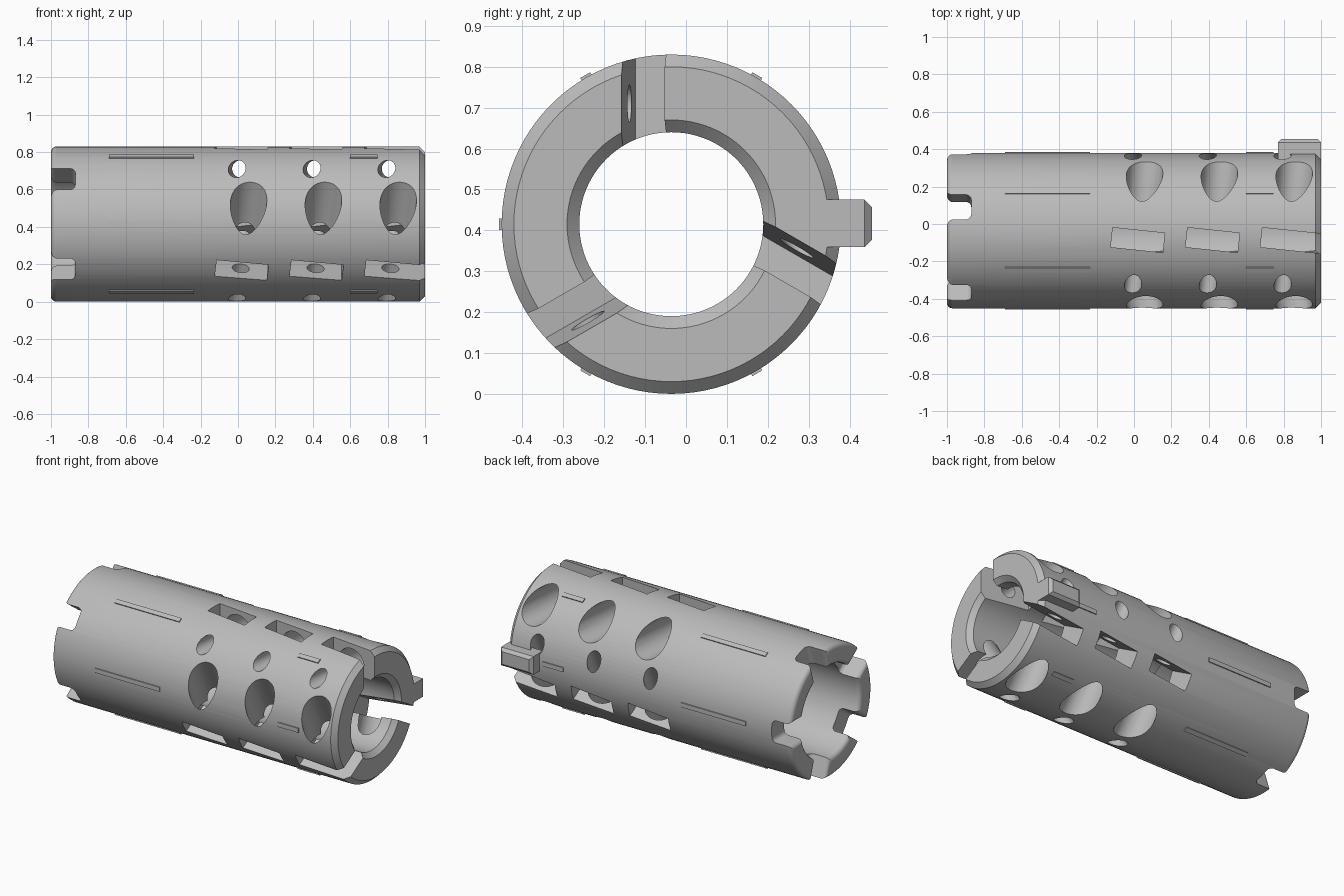
import bpy, bmesh, math
from mathutils import Matrix

cube = bpy.data.objects.get("Cube")
if cube:
    bpy.data.objects.remove(cube, do_unlink=True)

R, BORE, REAR_BORE = 0.415, 0.225, 0.29
CENTRE = Matrix.Translation((0, -0.036, 0.415))

grey = bpy.data.materials.new("plain_grey")
grey.use_nodes = True
grey.diffuse_color = (0.5, 0.5, 0.5, 1)
grey.node_tree.nodes["Principled BSDF"].inputs["Base Color"].default_value = (0.5, 0.5, 0.5, 1)


def turn(degrees):
    """Rotation about the tube axis."""
    return CENTRE @ Matrix.Rotation(math.radians(degrees), 4, 'X')


def finish(bm, name):
    bmesh.ops.recalc_face_normals(bm, faces=bm.faces)
    mesh = bpy.data.meshes.new(name)
    bm.to_mesh(mesh)
    bm.free()
    mesh.materials.append(grey)
    ob = bpy.data.objects.new(name, mesh)
    bpy.context.collection.objects.link(ob)
    return ob


def box(bm, matrix, size):
    return bmesh.ops.create_cube(bm, size=1, matrix=matrix @ Matrix.Diagonal((*size, 1)))["verts"]


def arc(cx, cy, r, start, end, steps=5):
    return [(cx + r * math.cos(math.radians(start + (end - start) * i / steps)),
             cy + r * math.sin(math.radians(start + (end - start) * i / steps)))
            for i in range(steps + 1)]


def cut(target, cutter):
    mod = target.modifiers.new(cutter.name, 'BOOLEAN')
    mod.operation, mod.solver, mod.object = 'DIFFERENCE', 'EXACT', cutter
    bpy.context.view_layer.objects.active = target
    with bpy.context.temp_override(object=target, active_object=target):
        bpy.ops.object.modifier_apply(modifier=mod.name)
    bpy.data.objects.remove(cutter, do_unlink=True)


def smooth(ob):
    bpy.ops.object.select_all(action='DESELECT')
    ob.select_set(True)
    bpy.context.view_layer.objects.active = ob
    bpy.ops.object.shade_smooth_by_angle(angle=math.radians(30))


# Tube: lathed profile, rounded at the rear and chamfered at the front
f = 0.03
profile = arc(-1 + f, REAR_BORE + f, f, 270, 180) + arc(-1 + f, R - f, f, 180, 90)
profile += [(0.97, R), (1, R - 0.03), (1, BORE + 0.03), (0.97, BORE),
            (-0.3, BORE), (-0.34, REAR_BORE)]
bm = bmesh.new()
ring = [bm.verts.new((x, 0, r)) for x, r in profile]
edges = [bm.edges.new((ring[i - 1], ring[i])) for i in range(len(ring))]
bmesh.ops.spin(bm, geom=ring + edges, axis=(1, 0, 0), cent=(0, 0, 0),
               steps=96, angle=2 * math.pi)
bmesh.ops.remove_doubles(bm, verts=bm.verts, dist=1e-4)
bm.transform(CENTRE)
tube = finish(bm, "tube")

# Rear notches: five rounded slots with flared mouths
half, depth = 0.07, -0.87
side = arc(-1 + f, half + f, f, 180, 270) + arc(depth - f, half - f, f, 90, 0)
outline = [(-1.1, half + f)] + side
outline += [(x, -t) for x, t in reversed(outline)]
bm = bmesh.new()
for k in range(5):
    base = [bm.verts.new(turn(72 * k - 18) @ Matrix.Translation((x, t, 0.2)).translation)
            for x, t in outline]
    face = bm.faces.new(base)
    ext = bmesh.ops.extrude_face_region(bm, geom=[face])["geom"]
    up = turn(72 * k - 18).to_3x3().col[2] * 0.4
    bmesh.ops.translate(bm, vec=up, verts=[v for v in ext if isinstance(v, bmesh.types.BMVert)])
cut(tube, finish(bm, "notch_cutter"))

# Three rows of three skewed slots, each with a wide and a narrow side port
slots, wide, narrow = bmesh.new(), bmesh.new(), bmesh.new()
skew = Matrix.Rotation(math.radians(-6), 4, 'Z')
along = Matrix.Rotation(math.radians(90), 4, 'X')
for k in range(3):
    for i in range(3):
        place = turn(120 * k) @ Matrix.Translation((0.02 + 0.4 * i, -0.05, 0)) @ skew
        extra = 0.2 if i == 2 else 0
        box(slots, place @ Matrix.Translation((extra / 2, 0, 0.37)), (0.28 + extra, 0.105, 0.44))
        for mesh, radius, x, y, z, length in (
                (wide, 0.097, 0, 0.22, 0.287, 0.46), (narrow, 0.046, 0, -0.2, 0.295, 0.4)):
            bmesh.ops.create_cone(
                mesh, cap_ends=True, segments=40, radius1=radius, radius2=radius, depth=length,
                matrix=place @ Matrix.Translation((x, y, z)) @ along)
cut(tube, finish(slots, "slot_cutter"))
cut(tube, finish(wide, "wide_port_cutter"))
cut(tube, finish(narrow, "narrow_port_cutter"))
smooth(tube)

# Locating key on the back of the front end
bm = bmesh.new()
box(bm, Matrix.Translation((0.885, 0.398, 0.417)), (0.23, 0.114, 0.116))
outer = [e for e in bm.edges if all(v.co.y > 0.45 for v in e.verts)]
bmesh.ops.bevel(bm, geom=outer, offset=0.018, segments=1, affect='EDGES')
finish(bm, "locating_key")

# Thin raised ribs, a long and a short one every sixty degrees
bm = bmesh.new()
for k in range(6):
    for x, length in ((-0.4625, 0.455), (0.6725, 0.145)):
        box(bm, turn(60 * k + 30) @ Matrix.Translation((x, 0, 0.41)), (length, 0.028, 0.022))
finish(bm, "surface_ribs")
